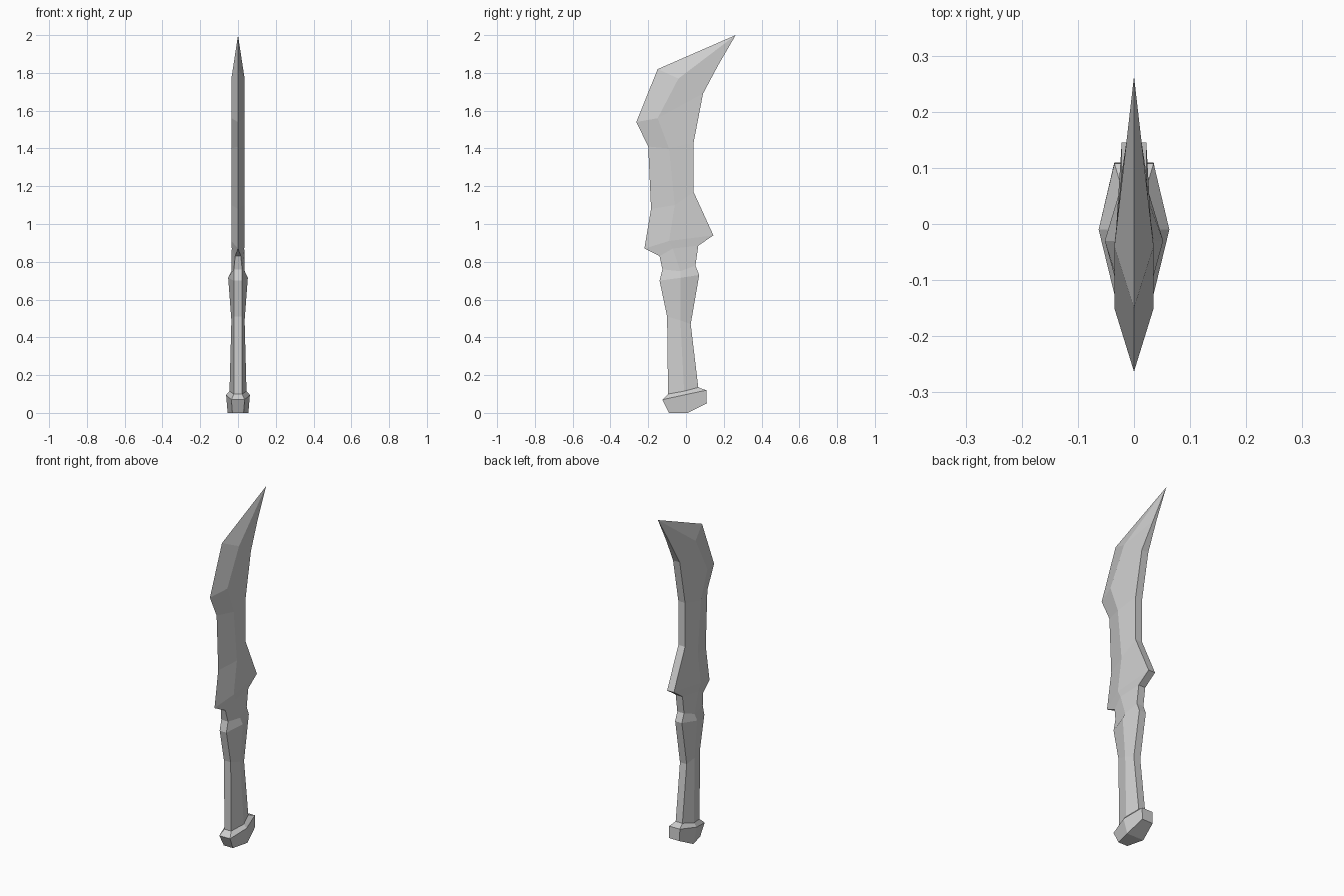
import bpy
import bmesh

cube = bpy.data.objects.get("Cube")
if cube:
    bpy.data.objects.remove(cube, do_unlink=True)

# One plain grey for the whole weapon
grey = bpy.data.materials.new("plain grey")
grey.use_nodes = True
colour = (0.62, 0.62, 0.62, 1)
grey.diffuse_color = colour
grey.node_tree.nodes["Principled BSDF"].inputs["Base Color"].default_value = colour


def section(front, ridge, back, widths):
    """Six-sided section: (y, z) of front, ridge and back, with their half widths."""
    points = list(zip(widths, (front, ridge, back)))
    left = [(w, y, z) for w, (y, z) in points]
    right = [(-w, y, z) for w, (y, z) in reversed(points)]
    return left + right


def loft(name, sections, close_bottom=False):
    """Skin a stack of six-sided sections with flat faces."""
    bm = bmesh.new()
    rings = [[bm.verts.new(p) for p in ring] for ring in sections]
    for low, high in zip(rings, rings[1:]):
        for i in range(len(low)):
            j = (i + 1) % len(low)
            bm.faces.new((low[i], low[j], high[j], high[i]))
    if close_bottom:
        a, b, c, d, e, f = rings[0]
        bm.faces.new((f, e, b, a))
        bm.faces.new((e, d, c, b))
    # Sharp edges have zero width, so their doubled points are welded
    bmesh.ops.remove_doubles(bm, verts=bm.verts, dist=0.0005)
    mesh = bpy.data.meshes.new(name)
    bm.to_mesh(mesh)
    bm.free()
    mesh.materials.append(grey)
    obj = bpy.data.objects.new(name, mesh)
    bpy.context.collection.objects.link(obj)
    return obj


# Half widths of the front face, side ridge and back face
POMMEL = (0.035, 0.063, 0.035)
GRIP = (0.022, 0.045, 0.022)
WAIST = (0.022, 0.035, 0.022)
COLLAR = (0.022, 0.052, 0.022)
NECK = (0.015, 0.033, 0.022)
BLADE = (0, 0.035, 0.022)
BLADE_END = (0, 0.035, 0.01)
POINT = (0, 0, 0)

# Sections shared between neighbouring parts
grip_base = section((-.095, .1), (-.01, .115), (.065, .135), GRIP)
collar_top = section((-.125, .76), (-.03, .75), (.05, .78), WAIST)

# Pommel
loft("pommel", [
    section((-.09, 0), (.01, 0), (.11, .05), (0.03, 0.055, 0.035)),
    section((-.125, .07), (-.01, .095), (.108, .12), POMMEL),
    grip_base,
], close_bottom=True)

# Grip, flaring into the collar
loft("grip", [
    grip_base,
    section((-.1, .51), (-.03, .49), (.025, .47), WAIST),
    section((-.14, .7), (-.03, .715), (.07, .73), COLLAR),
    collar_top,
])

# Curved blade, with a sharp front edge and a narrow flat back
loft("blade", [
    collar_top,
    section((-.14, .83), (-.07, .87), (.065, .885), NECK),
    section((-.22, .87), (-.09, .91), (.145, .94), BLADE),
    section((-.185, 1.08), (-.06, 1.1), (.04, 1.17), BLADE),
    section((-.2, 1.41), (-.09, 1.4), (.04, 1.43), BLADE),
    section((-.263, 1.54), (-.15, 1.56), (.09, 1.69), BLADE),
    section((-.15, 1.82), (-.04, 1.77), (.17, 1.84), BLADE_END),
    section((.263, 2), (.263, 2), (.263, 2), POINT),
])
